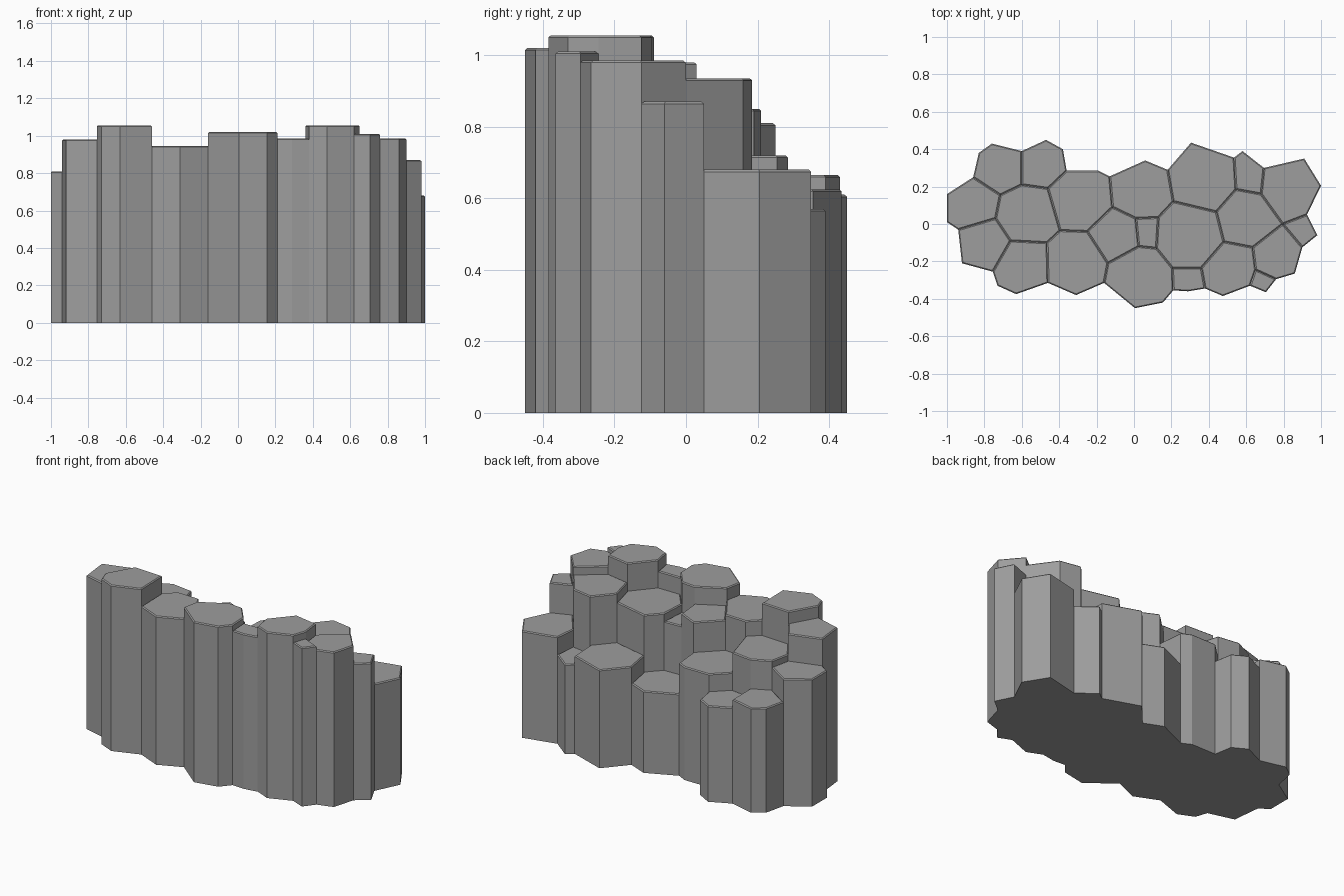
import bpy
import bmesh

default_cube = bpy.data.objects.get("Cube")
if default_cube:
    bpy.data.objects.remove(default_cube, do_unlink=True)

UNIT = 0.01      # plan and heights are given in hundredths
CHAMFER = 0.006  # worn rim of each column

# Single stone colour
stone = bpy.data.materials.new("grey_stone")
stone.use_nodes = True
GREY = (0.34, 0.34, 0.34, 1)
stone.diffuse_color = GREY
shader = stone.node_tree.nodes["Principled BSDF"]
shader.inputs["Base Color"].default_value = GREY
shader.inputs["Roughness"].default_value = 0.9

# Outer contour of the cluster, clockwise from the far left
contour = [
    (-100, 16), (-86, 25), (-83, 38), (-76, 43), (-60, 39), (-47, 45), (-38, 40),
    (-36, 28.5), (-19, 28.5), (-13, 25.5), (6, 34), (18, 29), (30.5, 43.5),
    (53.5, 35.5), (58, 39), (69.5, 30), (91, 35), (100, 20.5), (92.5, 5),
    (98, -6), (90, -12.5), (86, -26.5), (76, -29.5), (70.5, -36.5), (62, -33),
    (47.5, -38.5), (38, -34.5), (29, -36), (21, -35.5), (15.5, -42), (0.5, -45),
    (-16, -31.5), (-31, -38), (-46, -31.5), (-63, -37.5), (-73, -33),
    (-75.5, -25.5), (-92, -21), (-94, -3), (-100, 1),
]
# Crack junctions inside the cluster, from left to right
junctions = [
    (-71.5, 15.5), (-60, 21), (-46, 19), (-74, 3), (-66, -9), (-46.5, -10),
    (-39.5, -3.5), (-25, -4), (-11.5, 9), (1, 3), (-14, -21), (2.5, -12),
    (13, 3.5), (12, -13), (21, 12), (20.5, -23.5), (36, -23.5), (44, 6.5),
    (48, -9.5), (54.5, 18.5), (68, 16), (79.5, 0), (63.5, -12.5), (65, -24.5),
]
corner = dict(zip("abcdefghijklmnopqrstuvwxyzABCDEFGHIJKLMN", contour))
corner.update(zip("OPQRSTUVWXYZ!@#$%^&*+=?~", junctions))


def column(name, corners, height):
    """Extrude one column from its corner letters and chamfer its top rim."""
    bm = bmesh.new()
    outline = [bm.verts.new((corner[c][0] * UNIT, corner[c][1] * UNIT, 0)) for c in corners]
    base = bm.faces.new(outline)
    cap = bmesh.ops.extrude_face_region(bm, geom=[base], use_keep_orig=True)["geom"]
    raised = [v for v in cap if isinstance(v, bmesh.types.BMVert)]
    bmesh.ops.translate(bm, verts=raised, vec=(0, 0, height * UNIT))
    rim = [e for e in bm.edges if all(v in raised for v in e.verts)]
    bmesh.ops.bevel(bm, geom=rim, offset=CHAMFER, segments=1, affect='EDGES')
    bmesh.ops.recalc_face_normals(bm, faces=bm.faces)
    mesh = bpy.data.meshes.new(name)
    bm.to_mesh(mesh)
    bm.free()
    mesh.materials.append(stone)
    bpy.context.collection.objects.link(bpy.data.objects.new(name, mesh))


# Front row
column("front_column_far_right", "MRSKL", 98)
column("front_column_right", "STHIJK", 105.5)
column("front_column_mid_right", "UVYFGHT", 94.5)
column("front_column_centre", "YZ@$CDEF", 102)
column("front_column_narrow", "$%ABC", 98.5)
column("front_column_left", "%&?~yzA", 105.5)
column("front_column_sliver", "~wxy", 101)
column("front_column_far_left", "=uvw~?", 98.5)
column("side_column_left", "stu=", 87)

# Middle row
column("side_column_right", "abORMN", 81)
column("middle_column_right", "OPQUTSR", 85)
column("middle_column_centre", "WXZYV", 91)
column("middle_column_small", "X!@Z", 83)
column("middle_column_mid_left", "!#^&%$@", 88)
column("middle_column_left", "*+=?&^", 93.5)

# Back row
column("back_column_far_right", "bcdePO", 66.5)
column("back_column_right", "efghQP", 61)
column("back_column_mid_right", "hijWVUQ", 72)
column("back_column_centre", "jkl#!XW", 52)
column("back_column_mid_left", "lmn*^#", 62.5)
column("back_column_small", "nop+*", 57)
column("back_column_far_left", "pqrs=+", 68)
